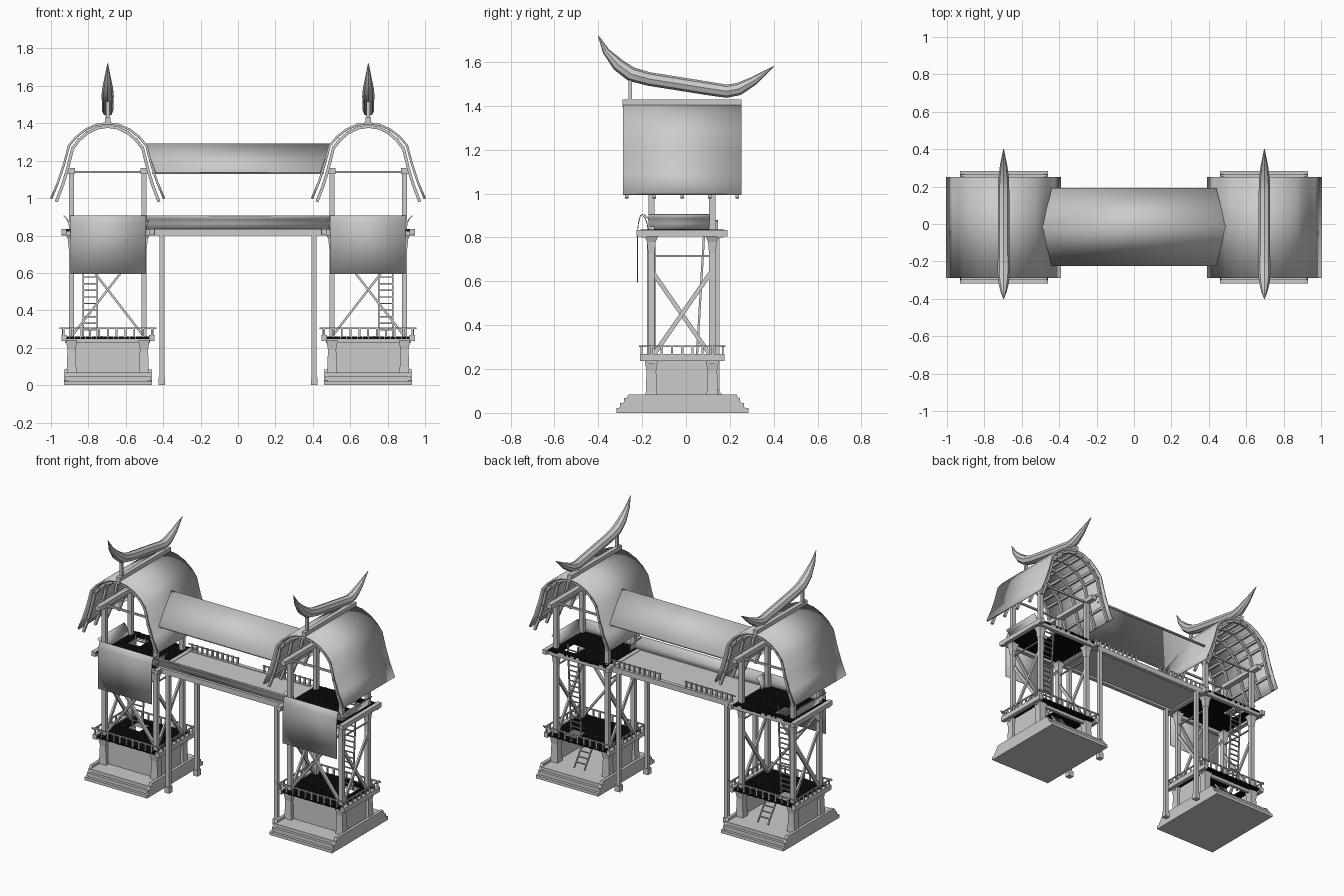
import bpy, bmesh, math, random
from mathutils import Vector

random.seed(4)
if "Cube" in bpy.data.objects:
    bpy.data.objects.remove(bpy.data.objects["Cube"], do_unlink=True)


def material(name, value):
    m = bpy.data.materials.new(name)
    m.use_nodes = True
    col = (value, value, value, 1)
    m.diffuse_color = col
    m.node_tree.nodes["Principled BSDF"].inputs["Base Color"].default_value = col
    return m


GREY = material("pale grey", 0.6)
BLACK = material("black planks", 0.004)
CX, CY = 0.697, -0.015          # tower centre
POST_X = (0.503, 0.89)          # tower corner posts
POST_Y = (-0.158, 0.12)


class Part:
    """Collects simple solids into one named object."""

    def __init__(self, name, mat=GREY, mirror=True, smooth=False, solid=0):
        self.name, self.mat, self.mirror = name, mat, mirror
        self.smooth, self.solid = smooth, solid
        self.bm = bmesh.new()

    def box(self, x0, x1, y0, y1, z0, z1):
        vs = bmesh.ops.create_cube(self.bm, size=1)["verts"]
        for v in vs:
            v.co = ((x0 + x1) / 2 + v.co.x * (x1 - x0),
                    (y0 + y1) / 2 + v.co.y * (y1 - y0),
                    (z0 + z1) / 2 + v.co.z * (z1 - z0))

    def bar(self, p, q, w, h=None):
        p, q = Vector(p), Vector(q)
        d = q - p
        rot = d.to_track_quat("Z", "Y")
        for v in bmesh.ops.create_cube(self.bm, size=1)["verts"]:
            local = Vector((v.co.x * w, v.co.y * (h or w), v.co.z * d.length))
            v.co = (p + q) / 2 + rot @ local

    def loft(self, rows, closed=False):
        rings = [[self.bm.verts.new(c) for c in r] for r in rows]
        n = len(rings[0])
        for a, b in zip(rings, rings[1:]):
            for i in range(n if closed else n - 1):
                j = (i + 1) % n
                self.bm.faces.new((a[i], a[j], b[j], b[i]))
        if closed:
            self.bm.faces.new(rings[0])
            self.bm.faces.new(rings[-1])

    def done(self):
        bmesh.ops.recalc_face_normals(self.bm, faces=self.bm.faces)
        me = bpy.data.meshes.new(self.name)
        self.bm.to_mesh(me)
        self.bm.free()
        me.materials.append(self.mat)
        ob = bpy.data.objects.new(self.name, me)
        bpy.context.collection.objects.link(ob)
        if self.smooth:
            bpy.ops.object.select_all(action="DESELECT")
            ob.select_set(True)
            bpy.context.view_layer.objects.active = ob
            bpy.ops.object.shade_smooth_by_angle(angle=math.radians(40))
        if self.solid:
            mod = ob.modifiers.new("thickness", "SOLIDIFY")
            mod.thickness, mod.offset = self.solid, 0
        if self.mirror:
            ob.modifiers.new("mirror", "MIRROR").use_mirror_merge = False
        return ob


# Stepped plinth with sloping cheeks
p = Part("stone_base")
for k, z in enumerate((0.02, 0.045, 0.067)):
    e = 0.018 * k
    p.box(0.465, 0.925, -0.318 + e, 0.283 - e, z - 0.025 if k else 0, z)
slope = [(-0.318, 0), (-0.318, 0.022), (-0.3, 0.024), (-0.262, 0.084),
         (0.23, 0.084), (0.266, 0.024), (0.284, 0.022), (0.284, 0)]
for x0, x1 in ((0.461, 0.481), (0.91, 0.93)):
    p.loft([[(x, y, z) for y, z in slope] for x in (x0, x1)], closed=True)
p.done()

# Ground room walls, open at the back
p = Part("ground_walls")
p.box(0.503, 0.89, -0.158, -0.148, 0.06, 0.24)
for x in POST_X:
    p.box(x - 0.005, x + 0.005, *POST_Y, 0.06, 0.24)
p.done()

# Corner posts with thick flared feet and heads
p = Part("corner_posts")
for x in POST_X:
    for y in POST_Y:
        p.box(x - 0.014, x + 0.014, y - 0.014, y + 0.014, 0.06, 1.15)
        p.loft([[(x + a * r, y + b * r, z) for a, b in ((-1, -1), (1, -1), (1, 1), (-1, 1))]
                for z, r in ((0.06, 0.028), (0.1, 0.025), (0.19, 0.022), (0.24, 0.03))],
               closed=True)
        p.loft([[(x + a * r, y + b * r, z) for a, b in ((-1, -1), (1, -1), (1, 1), (-1, 1))]
                for z, r in ((0.73, 0.015), (0.78, 0.02), (0.805, 0.03))], closed=True)
p.done()

# Platform beams
p = Part("platform_beams")
for x in (0.462, 0.932):
    p.box(x - 0.015, x + 0.013, -0.21, 0.176, 0.236, 0.268)
    p.box(x - 0.015, x + 0.013, -0.225, 0.19, 0.805, 0.835)
for y in (-0.19, 0.155):
    p.box(0.445, 0.945, y - 0.013, y + 0.013, 0.8, 0.832)
for y in POST_Y:
    p.box(0.47, 0.925, y - 0.01, y + 0.01, 0.225, 0.246)
p.done()

# Plank floors with a ladder opening
for name, z in (("lower_floor", 0.246), ("upper_floor", 0.822)):
    p = Part(name, BLACK)
    n = 30
    step = 0.44 / n
    for k in range(n):
        x = 0.477 + k * step
        lo = -0.2 - random.uniform(0, 0.008)
        hi = 0.166 + random.uniform(0, 0.008)
        spans = [(lo, 0.0), (0.125, hi)] if 0.735 < x < 0.84 else [(lo, hi)]
        for a, b in spans:
            p.box(x, x + step - 0.001, a, b, z, z + 0.014)
    p.done()

# Low railing round the lower platform
p = Part("lower_railing")
for y in (-0.203, 0.168):
    p.box(0.435, 0.955, y - 0.004, y + 0.004, 0.3, 0.308)
    for k in range(11):
        x = 0.46 + k * 0.0472
        p.box(x - 0.005, x + 0.005, y - 0.004, y + 0.004, 0.258, 0.302)
for x in (0.455, 0.937):
    p.box(x - 0.004, x + 0.004, -0.215, 0.18, 0.3, 0.308)
    for k in range(1, 8):
        y = -0.203 + k * 0.0464
        p.box(x - 0.004, x + 0.004, y - 0.005, y + 0.005, 0.258, 0.302)
p.done()

# Cross braces and side tie rods
p = Part("cross_braces")
for a, b in (POST_X, POST_X[::-1]):
    off = 0.006 if a < b else -0.006
    p.bar((a, -0.155 + off, 0.26), (b, -0.155 + off, 0.76), 0.022, 0.012)
for x in POST_X:
    for (a, b), off in ((POST_Y, 0.005), (POST_Y[::-1], -0.005)):
        p.bar((x + off, a, 0.25), (x + off, b, 0.65), 0.012, 0.02)
    p.bar((x, POST_Y[0], 0.715), (x, POST_Y[1], 0.715), 0.008)
p.done()

# Ladders between floors
p = Part("ladders")
for foot, head, x in (((0.16, 0.08), (0.03, 0.26), 0.69), ((0.05, 0.26), (0.085, 0.86), 0.79)):
    f, h = (Vector((x, *e)) for e in (foot, head))
    for dx in (-0.038, 0.038):
        p.bar(f + Vector((dx, 0, 0)), h + Vector((dx, 0, 0)), 0.007, 0.01)
    n = int((h - f).length / 0.034)
    for k in range(1, n):
        c = f.lerp(h, k / n)
        p.box(x - 0.038, x + 0.038, c.y - 0.004, c.y + 0.004, c.z - 0.003, c.z + 0.003)
p.done()

# Flared parapets and the cloth hung over the front
flare = [(0, 0.83), (0.007, 0.865), (0.018, 0.888), (0.036, 0.906)]
p = Part("side_parapets", smooth=True, solid=0.006)
p.loft([[(0.897 + d, y, z) for d, z in flare] for y in (-0.172, 0.108)])
p.loft([[(0.494 - d, y, z) for d, z in flare] for y in (-0.172, -0.1)])
p.done()
cloth = [(-0.172 - d * 0.8, z) for d, z in flare]
cloth += [(-0.208, 0.9), (-0.217, 0.865), (-0.222, 0.82), (-0.222, 0.595)]
p = Part("front_cloth", smooth=True, solid=0.004)
p.loft([[(x, y, z) for y, z in cloth] for x in (0.493, 0.896)])
p.done()

# Tower roof shell
arch = [(0, 1.405), (0.06, 1.397), (0.12, 1.37), (0.17, 1.33), (0.207, 1.285),
        (0.235, 1.18), (0.265, 1.09), (0.302, 1.002)]
half = [(-d, z) for d, z in arch[:0:-1]] + arch
p = Part("tower_roof", smooth=True, solid=0.012)
p.loft([[(CX + d, y, z - 0.005) for d, z in half] for y in (-0.288, 0.252)])
p.done()

# Ribs, purlins and eave beams under the roof
p = Part("roof_frame")
inner = [(d * 0.91, z - 0.022) for d, z in half]
for k in range(5):
    y = -0.27 + k * 0.126
    for a, b in zip(inner, inner[1:]):
        p.bar((CX + a[0], y, a[1]), (CX + b[0], y, b[1]), 0.016)
for d, z in inner[1:-1]:
    p.box(CX + d - 0.006, CX + d + 0.006, -0.282, 0.246, z - 0.004, z + 0.012)
for x in POST_X:
    p.box(x - 0.018, x + 0.018, -0.235, 0.2, 1.13, 1.16)
for y in POST_Y:
    p.box(0.5, 0.893, y - 0.006, y + 0.006, 1.134, 1.146)
p.done()

# Ridge beam, horn strut and curved horn
p = Part("ridge_beam")
p.box(CX - 0.014, CX + 0.014, -0.29, 0.254, 1.395, 1.43)
p.box(CX - 0.01, CX + 0.01, -0.263, -0.247, 1.42, 1.54)
p.done()
spine = [(-0.4, 1.72, 0.002), (-0.365, 1.65, 0.016), (-0.31, 1.588, 0.029),
         (-0.25, 1.545, 0.033), (-0.17, 1.523, 0.031), (0.1, 1.48, 0.031),
         (0.185, 1.467, 0.03), (0.24, 1.477, 0.029), (0.31, 1.515, 0.02), (0.4, 1.58, 0.002)]
rows = []
for k, (y, z, r) in enumerate(spine):
    a, b = spine[max(k - 1, 0)], spine[min(k + 1, len(spine) - 1)]
    t = Vector((b[0] - a[0], b[1] - a[1])).normalized()
    angles = [math.tau * i / 8 for i in range(8)]
    rows.append([(CX + r * math.cos(g), y - t.y * r * math.sin(g), z + t.x * r * math.sin(g))
                 for g in angles])
p = Part("ridge_horn", smooth=True)
p.loft(rows, closed=True)
p.done()

# Bridge deck, edge beams and legs
p = Part("bridge_deck", mirror=False)
p.box(-0.48, 0.48, -0.16, 0.135, 0.815, 0.832)
for y in (-0.165, 0.14):
    p.box(-0.5, 0.5, y - 0.013, y + 0.013, 0.8, 0.836)
p.done()
p = Part("bridge_legs")
for y in (-0.165, 0.14):
    p.box(0.394, 0.42, y - 0.013, y + 0.013, 0, 0.805)
    p.box(0.389, 0.425, y - 0.018, y + 0.018, 0, 0.04)
p.done()

# Bridge front parapet and back railing
p = Part("bridge_parapet", mirror=False, smooth=True, solid=0.006)
p.loft([[(x, -0.155 - d, z) for d, z in flare] for x in (-0.49, 0.49)])
p.done()
p = Part("bridge_railing")
for k in range(10):
    x = 0.1 + k * 0.038
    p.box(x - 0.006, x + 0.006, 0.134, 0.146, 0.83, 0.88)
p.box(0.09, 0.47, 0.137, 0.143, 0.872, 0.878)
p.done()

# Bridge roof with two slopes and eave rods
gable = ((-0.222, 1.137, 0.44), (-0.015, 1.287, 0.492), (0.19, 1.137, 0.44))
p = Part("bridge_roof", mirror=False, solid=0.008)
p.loft([[(s * x, y, z) for y, z, x in gable] for s in (-1, 1)])
ob = p.done()
for poly in ob.data.polygons:
    poly.use_smooth = True
p = Part("bridge_eave_rods", mirror=False)
for y in (-0.215, 0.183):
    p.box(-0.46, 0.46, y - 0.004, y + 0.004, 1.13, 1.138)
p.done()
